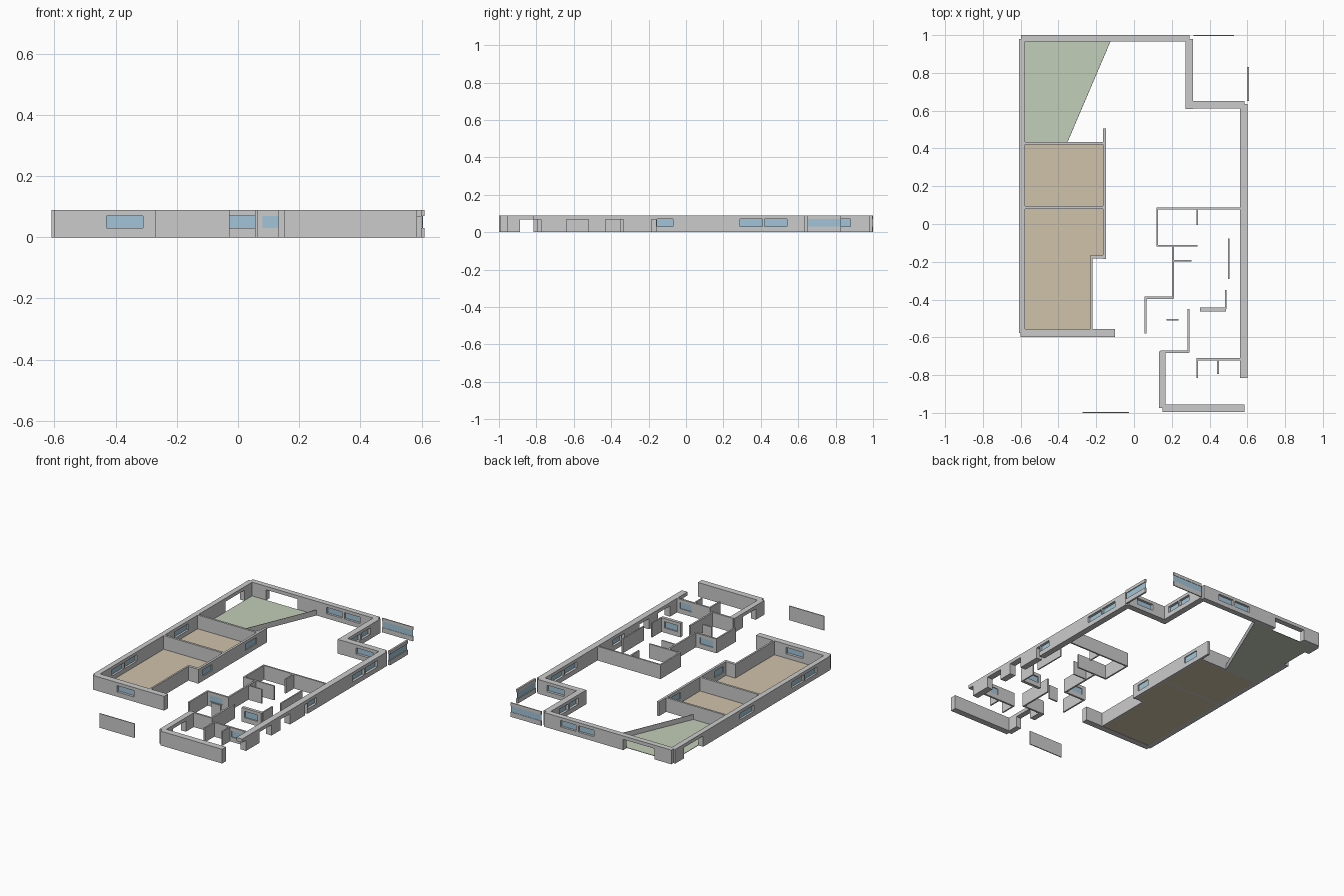
import bpy, bmesh
from mathutils import Matrix, Vector

if "Cube" in bpy.data.objects:
    bpy.data.objects.remove(bpy.data.objects["Cube"])

H = 0.09                    # wall height
SILL, HEAD = 0.03, 0.07     # window band
DOOR = 0.068                # door head


def material(name, rgb):
    m = bpy.data.materials.new(name)
    m.diffuse_color = (*rgb, 1)
    m.use_nodes = True
    m.node_tree.nodes["Principled BSDF"].inputs["Base Color"].default_value = m.diffuse_color
    return m


GLASS = material("glass_blue", (0.36, 0.56, 0.69))
TAN = material("floor_tan", (0.63, 0.54, 0.40))
GREEN = material("floor_green", (0.54, 0.62, 0.48))


def boxes(name, items, mat=None):
    """One object made of boxes given as (x0, x1, y0, y1, z0, z1)."""
    bm = bmesh.new()
    for x0, x1, y0, y1, z0, z1 in items:
        c = Vector(((x0 + x1) / 2, (y0 + y1) / 2, (z0 + z1) / 2))
        s = Matrix.Diagonal((x1 - x0, y1 - y0, z1 - z0, 1))
        bmesh.ops.create_cube(bm, size=1, matrix=Matrix.Translation(c) @ s)
    me = bpy.data.meshes.new(name)
    bm.to_mesh(me)
    bm.free()
    ob = bpy.data.objects.new(name, me)
    bpy.context.collection.objects.link(ob)
    if mat:
        me.materials.append(mat)
    return ob


def prism(name, pts, z0, z1, mat):
    bm = bmesh.new()
    f = bm.faces.new([bm.verts.new((x, y, z0)) for x, y in pts])
    r = bmesh.ops.extrude_face_region(bm, geom=[f])
    vs = [v for v in r["geom"] if isinstance(v, bmesh.types.BMVert)]
    bmesh.ops.translate(bm, verts=vs, vec=(0, 0, z1 - z0))
    bmesh.ops.recalc_face_normals(bm, faces=bm.faces)
    me = bpy.data.meshes.new(name)
    bm.to_mesh(me)
    bm.free()
    if mat:
        me.materials.append(mat)
    bpy.context.collection.objects.link(bpy.data.objects.new(name, me))


def wall(name, x0, x1, y0, y1, windows=(), doors=()):
    """Straight wall; openings are ranges along its long axis."""
    ob = boxes(name, [(x0, x1, y0, y1, 0, H)])
    along_x = x1 - x0 > y1 - y0

    def span(a, b, grow, z0, z1):
        if along_x:
            return (a, b, y0 - grow, y1 + grow, z0, z1)
        return (x0 - grow, x1 + grow, a, b, z0, z1)

    cuts = [span(a, b, 0.02, SILL, HEAD) for a, b in windows]
    cuts += [span(a, b, 0.02, -0.02, DOOR) for a, b in doors]
    if cuts:
        cutter = boxes(name + "_cutter", cuts)
        cutter.hide_render = True
        cutter.hide_viewport = True
        mod = ob.modifiers.new("openings", 'BOOLEAN')
        mod.operation, mod.solver, mod.object = 'DIFFERENCE', 'EXACT', cutter
    if windows:
        t = (y1 - y0 if along_x else x1 - x0) * 0.4
        boxes(name + "_glass", [span(a, b, -t, SILL, HEAD) for a, b in windows], GLASS)


# Thick outer walls
wall("left_outer_wall", -0.61, -0.577, -0.577, 0.98,
     [(0.19, 0.33), (-0.31, -0.19), (-0.44, -0.32)], [(0.70, 0.89)])
wall("back_outer_wall", -0.597, 0.295, 0.965, 1.0,
     [(-0.055, 0.055), (0.07, 0.18)], [(-0.48, -0.26)])
wall("back_step_side_wall", 0.272, 0.312, 0.61, 0.98, [(0.69, 0.78), (0.79, 0.88)])
wall("back_step_wall", 0.295, 0.585, 0.612, 0.652, [(0.40, 0.52)])
wall("right_outer_wall", 0.56, 0.6, -0.815, 0.635,
     [(0.29, 0.41), (0.42, 0.54), (-0.155, -0.07)],
     [(-0.9, -0.775), (-0.64, -0.52), (-0.43, -0.335), (-0.185, -0.16)])
wall("front_left_wall", -0.6, -0.1, -0.597, -0.557, [(-0.43, -0.31)])
wall("front_right_wall", 0.152, 0.585, -0.995, -0.955)
wall("front_step_wall", 0.132, 0.167, -0.975, -0.675, doors=[(-0.888, -0.76)])

# Left side partitions
wall("rear_room_partition", -0.577, -0.16, 0.42, 0.433)
wall("middle_room_partition", -0.577, -0.16, 0.08, 0.094)
wall("left_corridor_wall", -0.164, -0.149, -0.185, 0.505, [(-0.14, -0.05), (0.29, 0.40)])
wall("left_jog_wall", -0.225, -0.155, -0.183, -0.165)
wall("left_front_inner_wall", -0.231, -0.22, -0.557, -0.165)

# Right side partitions
PARTITIONS = [
    (0.118, 0.56, 0.077, 0.087), (0.118, 0.128, -0.12, 0.085),
    (0.118, 0.337, -0.12, -0.11), (0.33, 0.339, -0.005, 0.08),
    (0.20, 0.211, -0.395, -0.115), (0.21, 0.305, -0.198, -0.19),
    (0.055, 0.065, -0.58, -0.385), (0.497, 0.505, -0.29, -0.077),
    (0.482, 0.49, -0.45, -0.35), (0.172, 0.235, -0.512, -0.502),
    (0.282, 0.293, -0.68, -0.45), (0.14, 0.29, -0.682, -0.67),
    (0.33, 0.339, -0.815, -0.715), (0.44, 0.449, -0.795, -0.72),
]
for i, p in enumerate(PARTITIONS):
    wall(f"right_partition_{i + 1}", *p)
wall("hall_window_wall", 0.055, 0.21, -0.397, -0.385, [(0.08, 0.17)])
wall("bath_window_wall", 0.35, 0.487, -0.463, -0.443, [(0.37, 0.46)])
wall("closet_window_wall", 0.33, 0.56, -0.722, -0.71, [(0.46, 0.54)])

# Detached thin panels
wall("front_panel", -0.272, -0.027, -1.0, -0.994)
for name, (a, b, c, d), g in (
        ("back_panel", (0.315, 0.53, 0.994, 1.0), (0.315, 0.53, 0.996, 0.998)),
        ("side_panel", (0.598, 0.61, 0.65, 0.83), (0.602, 0.605, 0.65, 0.83))):
    boxes(name, [(a, b, c, d, 0, SILL), (a, b, c, d, HEAD, H)])
    boxes(name + "_glass", [(*g, SILL, HEAD)], GLASS)

# Floors and the low edge along the slanted garden side
prism("front_room_floor", [(-0.578, -0.555), (-0.228, -0.555), (-0.228, -0.165),
                           (-0.162, -0.165), (-0.162, 0.08), (-0.578, 0.08)], 0, 0.003, TAN)
prism("middle_room_floor", [(-0.578, 0.094), (-0.162, 0.094),
                            (-0.162, 0.42), (-0.578, 0.42)], 0, 0.003, TAN)
prism("green_floor", [(-0.578, 0.433), (-0.355, 0.433),
                      (-0.128, 0.965), (-0.578, 0.965)], 0, 0.003, GREEN)
prism("slanted_edge", [(-0.355, 0.433), (-0.352, 0.433),
                       (-0.125, 0.965), (-0.128, 0.965)], 0, 0.035, None)
